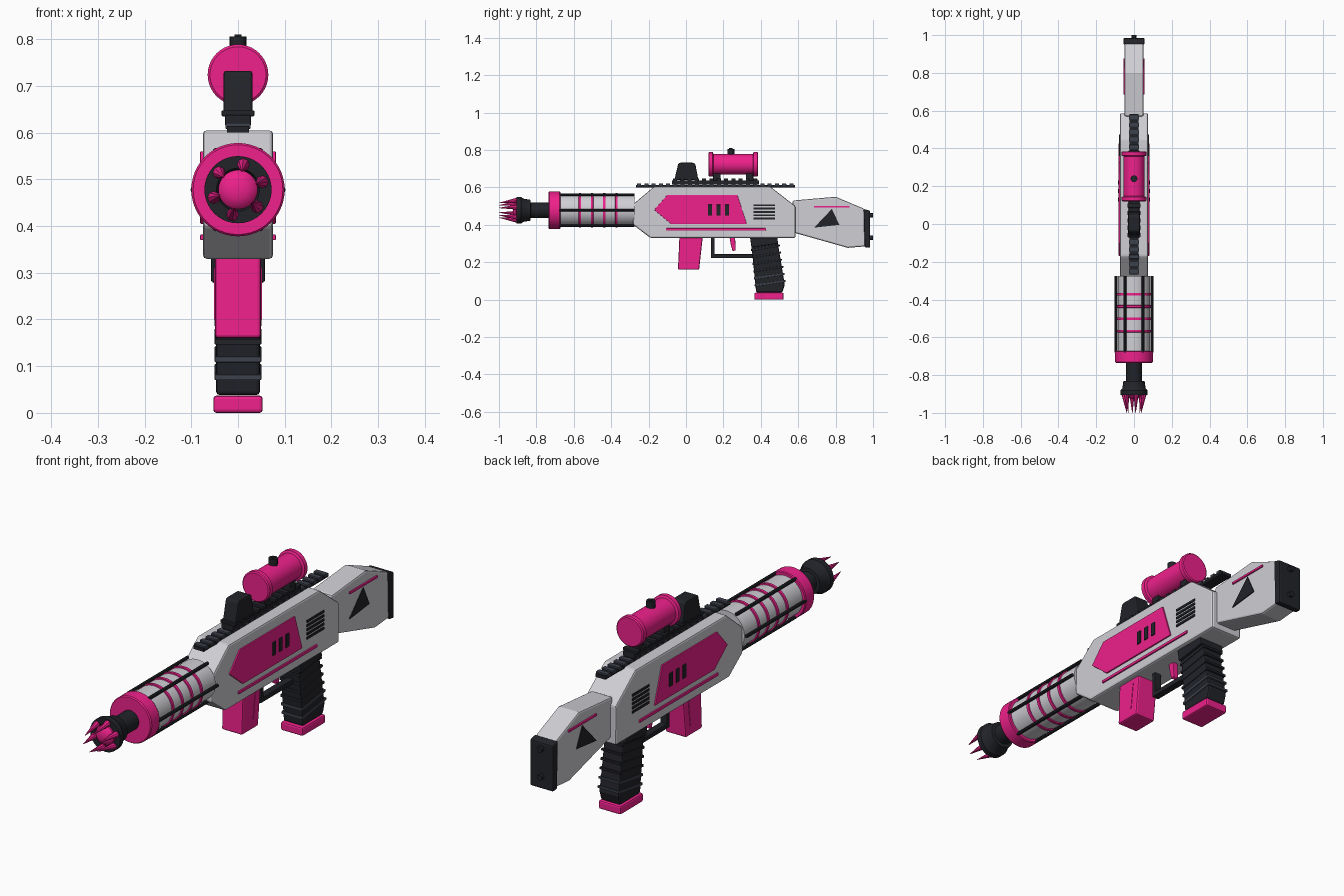
import bpy, bmesh, math
from mathutils import Vector

if "Cube" in bpy.data.objects:
    bpy.data.objects.remove(bpy.data.objects["Cube"])


def mat(name, rgb):
    m = bpy.data.materials.new(name)
    m.diffuse_color = (*rgb, 1)
    m.use_nodes = True
    m.node_tree.nodes["Principled BSDF"].inputs["Base Color"].default_value = m.diffuse_color
    return m


PINK = mat("pink", (0.86, 0.015, 0.26))
DARK = mat("dark", (0.016, 0.017, 0.022))
SLATE = mat("slate", (0.045, 0.052, 0.07))
LIGHT = mat("light_grey", (0.62, 0.62, 0.66))
ZB = 0.478   # barrel axis height
ZS = 0.724   # scope axis height


def finish(name, bm, m, bevel=0, smooth=False):
    bmesh.ops.recalc_face_normals(bm, faces=bm.faces)
    me = bpy.data.meshes.new(name)
    bm.to_mesh(me)
    bm.free()
    ob = bpy.data.objects.new(name, me)
    bpy.context.collection.objects.link(ob)
    me.materials.append(m)
    if bevel:
        b = ob.modifiers.new("bevel", 'BEVEL')
        b.width, b.segments, b.limit_method = bevel, 2, 'ANGLE'
    if smooth:
        bpy.ops.object.select_all(action='DESELECT')
        ob.select_set(True)
        bpy.context.view_layer.objects.active = ob
        bpy.ops.object.shade_smooth_by_angle(angle=math.radians(35))
    return ob


def prism(name, pts, x0, x1, m, bevel=0):
    """Side profile of (y, z) points, extruded from x0 to x1."""
    bm = bmesh.new()
    f = bm.faces.new([bm.verts.new((x0, y, z)) for y, z in pts])
    ex = bmesh.ops.extrude_face_region(bm, geom=[f])
    bmesh.ops.translate(bm, vec=(x1 - x0, 0, 0),
                        verts=[g for g in ex['geom'] if isinstance(g, bmesh.types.BMVert)])
    return finish(name, bm, m, bevel)


def box(name, x0, x1, y0, y1, z0, z1, m, bevel=0):
    return prism(name, [(y0, z0), (y1, z0), (y1, z1), (y0, z1)], x0, x1, m, bevel)


def lathe(name, prof, zc, m, n=40):
    """Turned part along y from (y, radius) points, with closed ends."""
    bm = bmesh.new()
    rings = []
    for y, r in prof:
        rings.append([bm.verts.new((r * math.cos(i * math.tau / n), y,
                                    zc + r * math.sin(i * math.tau / n))) for i in range(n)])
    for a, b in zip(rings, rings[1:]):
        for i in range(n):
            bm.faces.new((a[i], a[(i + 1) % n], b[(i + 1) % n], b[i]))
    bm.faces.new(rings[0])
    bm.faces.new(rings[-1])
    return finish(name, bm, m, smooth=True)


def rod(name, a, b, r1, r2, m, n=10):
    """Cylinder or cone between two points."""
    a, b = Vector(a), Vector(b)
    bm = bmesh.new()
    bmesh.ops.create_cone(bm, cap_ends=True, segments=n, radius1=r1, radius2=r2, depth=(b - a).length)
    bmesh.ops.rotate(bm, verts=bm.verts, matrix=(b - a).to_track_quat('Z', 'Y').to_matrix())
    bmesh.ops.translate(bm, verts=bm.verts, vec=(a + b) / 2)
    return finish(name, bm, m, smooth=True)


# Receiver and stock
prism("receiver", [(-.283, .40), (-.19, .33), (.585, .33), (.585, .50), (.45, .605), (-.17, .605),
                   (-.283, .51)], -.075, .075, LIGHT, .008)
prism("stock", [(.57, .36), (.865, .277), (.96, .285), (.955, .485), (.80, .55), (.57, .53)],
      -.05, .05, LIGHT, .008)
prism("butt_plate", [(.955, .28), (.985, .277), (.985, .475), (.95, .485)], -.056, .056, DARK, .006)
for z in (.33, .45):
    rod("butt_screw", (0, .975, z), (0, 1, z), .012, .012, DARK, 12)

# Side details, both sides
for s in (1, -1):
    def X(a, b):
        return (s * a, s * b)
    prism("side_panel", [(-.17, .48), (-.10, .56), (.275, .56), (.325, .405), (-.08, .405)],
          *X(.07, .081), PINK, .002)
    for i in range(3):
        box("panel_slot", *X(.075, .085), .118 + i * .045, .140 + i * .045, .45, .508, DARK, .002)
    for i in range(5):
        z = .433 + i * .018
        box("vent", *X(.07, .079), .36, .475, z - .005, z + .005, DARK)
    box("side_strip", *X(.07, .081), -.107, .427, .37, .382, PINK, .002)
    box("stock_strip", *X(.045, .056), .685, .875, .492, .502, PINK, .002)
    prism("stock_triangle", [(.685, .385), (.78, .485), (.82, .40)], *X(.045, .054), DARK)

# Barrel shroud with rings and rods
lathe("barrel_shroud", [(-.275, .086), (-.69, .086)], ZB, LIGHT, 48)
lathe("front_collar", [(-.672, .08), (-.672, .097), (-.676, .1), (-.73, .1), (-.735, .096), (-.735, .05)],
      ZB, PINK, 48)
for y in (-.567, -.502, -.437, -.372):
    lathe("barrel_ring", [(y + .008, .08), (y + .006, .091), (y - .006, .091), (y - .008, .08)], ZB, PINK, 48)
for i in range(6):
    a = i * math.tau / 6
    x, z = .095 * math.cos(a), ZB + .095 * math.sin(a)
    rod("barrel_rod", (x, -.275, z), (x, -.68, z), .007, .007, DARK, 8)

# Muzzle with crown of spikes
lathe("muzzle", [(-.72, .042), (-.83, .042), (-.832, .056), (-.87, .062), (-.882, .072),
                 (-.905, .072), (-.905, .046), (-.89, .04)], ZB, DARK)
lathe("muzzle_core", [(-.88, .042), (-.908, .042), (-.918, .034), (-.924, .02), (-.926, .006)], ZB, PINK)
for i in range(6):
    a = math.radians(78 + 60 * i)
    c, s = math.cos(a), math.sin(a)
    rod("muzzle_spike", (.055 * c, -.90, ZB + .055 * s), (.04 * c, -1, ZB + .04 * s), .014, .001, PINK, 8)

# Top rail with teeth
box("top_rail", -.024, .024, -.268, .583, .60, .614, DARK)
for i in range(22):
    y = -.262 + i * .0388
    box("rail_tooth", -.027, .027, y, y + .022, .608, .621, SLATE, .002)
box("scope_rail", -.028, .028, -.075, .39, .615, .638, DARK, .003)
for i in range(12):
    y = -.07 + i * .039
    box("scope_rail_tooth", -.035, .035, y, y + .022, .635, .648, DARK, .002)

# Front sight and scope
prism("sight_block", [(-.062, .64), (-.042, .725), (-.035, .732), (.04, .732), (.05, .725), (.066, .64)],
      -.031, .031, DARK, .006)
lathe("scope", [(.12, .06), (.124, .065), (.143, .065), (.147, .055), (.358, .055), (.362, .065),
                (.381, .065), (.385, .06)], ZS, PINK)
for y in (.165, .34):
    box("scope_mount", -.025, .025, y - .02, y + .02, .635, .69, DARK, .004)
rod("scope_knob", (0, .24, .765), (0, .24, .806), .018, .018, DARK, 16)
rod("scope_knob_cap", (0, .24, .80), (0, .24, .81), .009, .009, DARK, 6)

# Magazine, trigger and guard
prism("magazine", [(-.035, .34), (.09, .34), (.07, .16), (-.043, .16)], -.049, .049, PINK, .007)
for s in (1, -1):
    prism("magazine_rib", [(.045, .31), (.055, .31), (.042, .2), (.032, .2)], s * .04, s * .051, PINK)
prism("trigger", [(.232, .34), (.262, .34), (.266, .265), (.25, .258), (.24, .29)], -.012, .012, PINK, .003)
prism("trigger_guard", [(.133, .34), (.133, .222), (.37, .222), (.37, .243), (.152, .243), (.152, .34)],
      -.016, .016, DARK, .003)

# Grip with slanted ribs and pink base
prism("grip", [(.345, .34), (.485, .34), (.528, .08), (.515, .038), (.375, .038)], -.047, .047, DARK, .008)
prism("grip_collar", [(.342, .335), (.487, .335), (.493, .30), (.35, .28)], -.058, .058, DARK, .004)
for i in range(6):
    z = .075 + i * .038
    yf, yb = .371 - (z - .04) * .1, .532 - (z - .08) * .165
    prism("grip_rib", [(yf, z - .005), (yb, z + .02), (yb, z + .03), (yf, z + .007)],
          -.05, .05, SLATE if i < 2 else DARK, .002)
box("grip_base", -.053, .053, .365, .522, 0, .037, PINK, .007)
